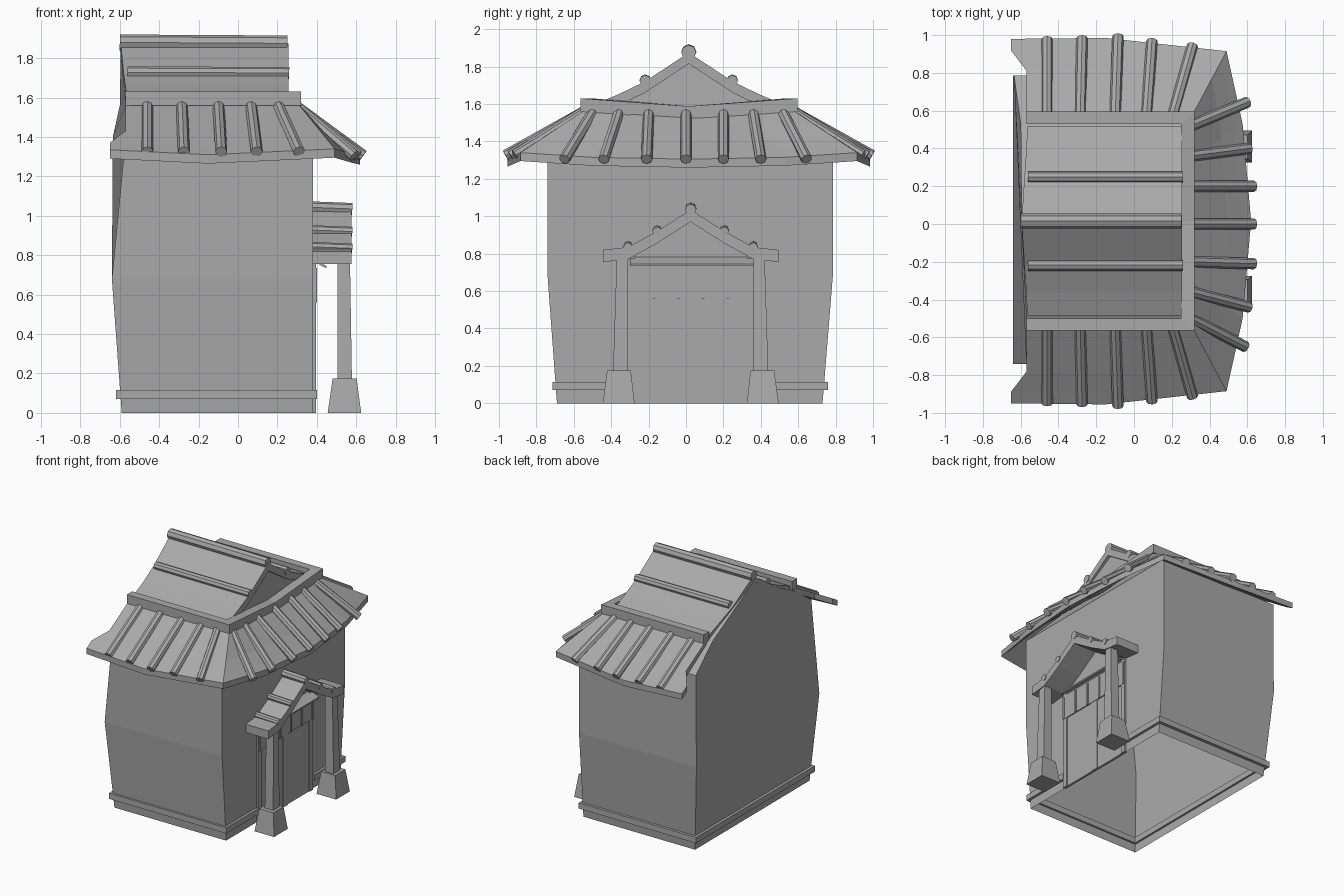
import bpy, bmesh
from mathutils import Vector

if "Cube" in bpy.data.objects:
    bpy.data.objects.remove(bpy.data.objects["Cube"], do_unlink=True)

stone = bpy.data.materials.new("stone_grey")
stone.use_nodes = True
stone.diffuse_color = (0.4, 0.4, 0.4, 1)
stone.node_tree.nodes["Principled BSDF"].inputs["Base Color"].default_value = (0.4, 0.4, 0.4, 1)

MID = 0.015  # y of the symmetry plane


def finish(name, bm):
    bmesh.ops.recalc_face_normals(bm, faces=bm.faces[:])
    mesh = bpy.data.meshes.new(name)
    bm.to_mesh(mesh)
    bm.free()
    mesh.materials.append(stone)
    obj = bpy.data.objects.new(name, mesh)
    bpy.context.collection.objects.link(obj)
    return obj


def taper(name, base, top, z0, z1):
    """Four-sided block; base and top are (x0, x1, y0, y1)."""
    bm = bmesh.new()
    rings = []
    for (x0, x1, y0, y1), z in ((base, z0), (top, z1)):
        rings.append([bm.verts.new((x, y, z)) for x, y in ((x0, y0), (x1, y0), (x1, y1), (x0, y1))])
    a, b = rings
    bm.faces.new(a)
    bm.faces.new(b)
    for i in range(4):
        j = (i + 1) % 4
        bm.faces.new((a[i], a[j], b[j], b[i]))
    return finish(name, bm)


def box(name, x0, x1, y0, y1, z0, z1):
    return taper(name, (x0, x1, y0, y1), (x0, x1, y0, y1), z0, z1)


def slab(name, rows, depth):
    """Grid of points thickened straight down."""
    bm = bmesh.new()
    grid = [[bm.verts.new(p) for p in row] for row in rows]
    for r, s in zip(grid, grid[1:]):
        for i in range(len(r) - 1):
            bm.faces.new((r[i], r[i + 1], s[i + 1], s[i]))
    ext = bmesh.ops.extrude_face_region(bm, geom=bm.faces[:], use_keep_orig=True)
    low = [v for v in ext["geom"] if isinstance(v, bmesh.types.BMVert)]
    bmesh.ops.translate(bm, verts=low, vec=(0, 0, -depth))
    return finish(name, bm)


def bar(name, start, end, radius):
    """Eight-sided round tile between two points."""
    a, b = Vector(start), Vector(end)
    bm = bmesh.new()
    bmesh.ops.create_cone(bm, cap_ends=True, segments=8, radius1=radius, radius2=radius,
                          depth=(b - a).length)
    obj = finish(name, bm)
    obj.location = (a + b) / 2
    obj.rotation_mode = 'QUATERNION'
    obj.rotation_quaternion = (b - a).to_track_quat('Z', 'Y')
    return obj


def mirrored(points):
    """Extend a path that ends on the symmetry plane to the other side."""
    return points + [(x, 2 * MID - y, z) for x, y, z in reversed(points[:-1])]


# House walls: bulging shell, open underneath, gabled at the top
bm = bmesh.new()
levels = [  # z, back x at -y, back x at +y, front x, y range
    (0, -.59, -.59, .38, -.69, .73),
    (.68, -.64, -.64, .38, -.74, .785),
    (1.4, -.57, -.635, .38, -.74, .785),
    (1.56, -.57, -.6, .25, -.5, .53),
]
rings = []
for z, b0, b1, f, y0, y1 in levels:
    rings.append([bm.verts.new(p) for p in ((b0, y0, z), (f, y0, z), (f, y1, z), (b1, y1, z))])
for a, b in zip(rings, rings[1:]):
    for i in range(4):
        j = (i + 1) % 4
        bm.faces.new((a[i], a[j], b[j], b[i]))
back, front = bm.verts.new((-.595, MID, 1.83)), bm.verts.new((.23, MID, 1.83))
p, q, r, s = rings[-1]
bm.faces.new((p, q, front, back))
bm.faces.new((r, s, back, front))
bm.faces.new((q, r, front))
bm.faces.new((s, p, back))
finish("house_walls", bm)

# Base moulding, interrupted by the doorway
Z0, Z1 = .07, .115
box("base_moulding_back", -.62, -.58, -.715, .76, Z0, Z1)
box("base_moulding_right", -.6, .4, -.715, -.68, Z0, Z1)
box("base_moulding_left", -.6, .4, .72, .76, Z0, Z1)
box("base_moulding_front_right", .37, .4, -.715, -.31, Z0, Z1)
box("base_moulding_front_left", .37, .4, .38, .76, Z0, Z1)

# Lower skirt roof, wrapping three sides
inner = mirrored([(-.57, -.53, 1.575), (-.1, -.53, 1.575), (.3, -.53, 1.575),
                  (.3, -.3, 1.56), (.3, MID, 1.54)])
outer = mirrored([(-.65, -.95, 1.335), (-.15, -.955, 1.31), (.49, -.885, 1.34),
                  (.575, -.5, 1.315), (.62, MID, 1.305)])
rows = []
for t in (0, .6, .85, 1):
    row = [Vector(a).lerp(Vector(b), t) for a, b in zip(inner, outer)]
    for end in (row[0], row[-1]):
        end.x = -.57 if t < .7 else -.65
    rows.append(row)
slab("skirt_roof", rows, .045)

# Trim beam around the top of the skirt
slab("trim_beam", [
    mirrored([(-.57, -.565, 1.63), (.32, -.565, 1.63), (.32, MID, 1.588)]),
    mirrored([(-.57, -.5, 1.63), (.25, -.5, 1.63), (.25, MID, 1.588)]),
], .07)

# Round tiles on the skirt
side_tiles = [(-.46, -.46, .965), (-.285, -.275, .97), (-.1, -.085, .98),
              (.065, .095, .955), (.2, .31, .93)]
for side, label in ((-1, "right"), (1, "left")):
    for i, (x0, x1, reach) in enumerate(side_tiles):
        bar(f"skirt_tile_{label}_{i}", (x0, MID + side * .54, 1.57),
            (x1, MID + side * reach, 1.325), .03)
for i, (y0, y1, x1) in enumerate([(-.5, -.65, .59), (-.36, -.44, .61), (-.2, -.21, .635), (0, 0, .635),
                                  (.2, .2, .635), (.36, .4, .61), (.52, .645, .6)]):
    bar(f"skirt_tile_front_{i}", (.3, y0, 1.55), (x1, y1, 1.305), .03)

# Upper gable roof with ridge and side tiles
profile = [(.5, 1.6, -.565), (.38, 1.65, -.57), (.235, 1.72, -.58), (0, 1.875, -.595)]
slab("upper_roof", [
    mirrored([(xb, MID - y, z) for y, z, xb in profile]),
    mirrored([(.255, MID - y, z) for y, z, xb in profile]),
], .06)
bar("ridge_tile", (-.6, MID, 1.88), (.25, MID, 1.875), .04)
for side, label in ((-1, "right"), (1, "left")):
    y = MID + side * .233
    bar(f"upper_roof_tile_{label}", (-.56, y, 1.728), (.26, y, 1.725), .03)

# Porch roof with tiles
PORCH = .025
arch = [(-.47, .82), (-.335, .835), (-.18, .92), (0, 1.035), (.18, .92), (.335, .835), (.47, .82)]
slab("porch_roof", [[(x, PORCH + y, z) for y, z in arch] for x in (.375, .575)], .065)
for i, (y, z) in enumerate(arch[1:-1]):
    bar(f"porch_tile_{i}", (.375, PORCH + y, z + .008), (.58, PORCH + y, z), .03 if y == 0 else .024)

# Porch posts on tapered footings
for side, label in ((-1, "right"), (1, "left")):
    def span(a, b):
        return tuple(sorted((PORCH + side * a, PORCH + side * b)))
    taper(f"post_footing_{label}", (.455, .625) + span(.3, .47), (.48, .602) + span(.32, .447), 0, .175)
    taper(f"porch_post_{label}", (.505, .578) + span(.335, .415), (.505, .568) + span(.335, .395), .17, .79)
    box(f"door_jamb_{label}", .37, .395, *span(.3, .34), 0, .79)

# Double door, fascia with slats and small canopy
box("door_right", .37, .388, -.28, -.005, 0, .69)
box("door_left", .37, .388, .06, .335, 0, .69)
box("door_strip", .37, .393, -.005, .06, 0, .69)
box("fascia", .37, .396, -.31, .365, .56, .75)
for i in range(6):
    y = -.305 + i * .132
    box(f"fascia_slat_{i}", .37, .402, y - .007, y + .007, .56, .735)
slab("door_canopy", [[(.375, -.3, .785), (.375, .36, .785)], [(.45, -.3, .745), (.45, .36, .745)]], .012)
